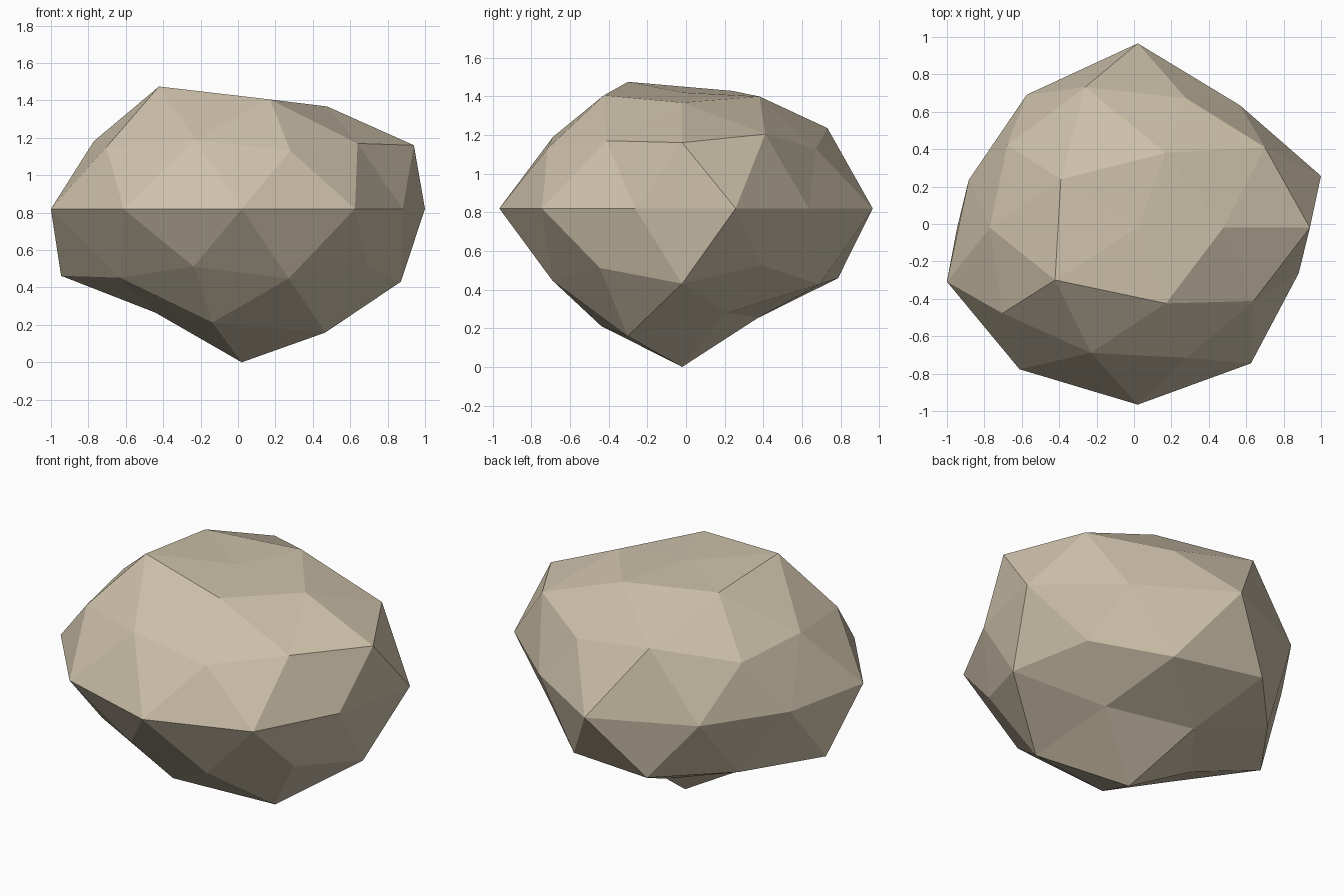
import bpy
import bmesh
import math
from mathutils import Vector

default_cube = bpy.data.objects.get("Cube")
if default_cube:
    bpy.data.objects.remove(default_cube, do_unlink=True)

# Bulge of each ring of the boulder, top to bottom, counter-clockwise from +x
RINGS = [
    ("top", [0.81]),
    ("crown", [0.87, 0.92, 0.966, 1.04, 0.93]),
    ("upper_shoulder", [0.988, 1.068, 0.93, 0.95, 0.9]),
    ("upper_corner", [1.029, 0.935, 0.965, 1.0, 0.94]),
    ("waist", [1.03, 0.93, 1.133, 1.01, 0.95, 1.073, 1.075, 1.087, 1.03, 0.905]),
    ("lower_corner", [0.89, 1.09, 1.08, 0.93, 0.93]),
    ("lower_shoulder", [1.0, 1.01, 0.965, 0.945, 0.955]),
    ("underside", [0.857, 0.9, 0.88, 0.965, 1.05]),
    ("foot", [1.108]),
]
PROPORTIONS = Vector((1.0, 0.87, 0.74))
CENTRE = Vector((0.02, -0.02, 0.82))


def ring_order(vert):
    """Sort key: height first, then angle around the vertical axis."""
    angle = (math.atan2(vert.co.y, vert.co.x) + 0.1) % math.tau
    return -round(vert.co.z, 2), angle


def flat_material(name, colour):
    material = bpy.data.materials.new(name)
    material.use_nodes = True
    material.diffuse_color = colour
    shader = next(n for n in material.node_tree.nodes if n.type == "BSDF_PRINCIPLED")
    shader.inputs["Base Color"].default_value = colour
    shader.inputs["Roughness"].default_value = 0.9
    return material


# Boulder: a faceted ball, pushed in and out along its radii, then squashed
bm = bmesh.new()
bmesh.ops.create_icosphere(bm, subdivisions=2, radius=1.0)
bulges = [bulge for _, ring in RINGS for bulge in ring]
for vert, bulge in zip(sorted(bm.verts, key=ring_order), bulges):
    vert.co = CENTRE + vert.co * bulge * PROPORTIONS
for face in bm.faces:
    face.smooth = False
mesh = bpy.data.meshes.new("boulder")
bm.to_mesh(mesh)
bm.free()

mesh.materials.append(flat_material("sandy_stone", (0.61, 0.53, 0.40, 1.0)))
boulder = bpy.data.objects.new("boulder", mesh)
bpy.context.collection.objects.link(boulder)
